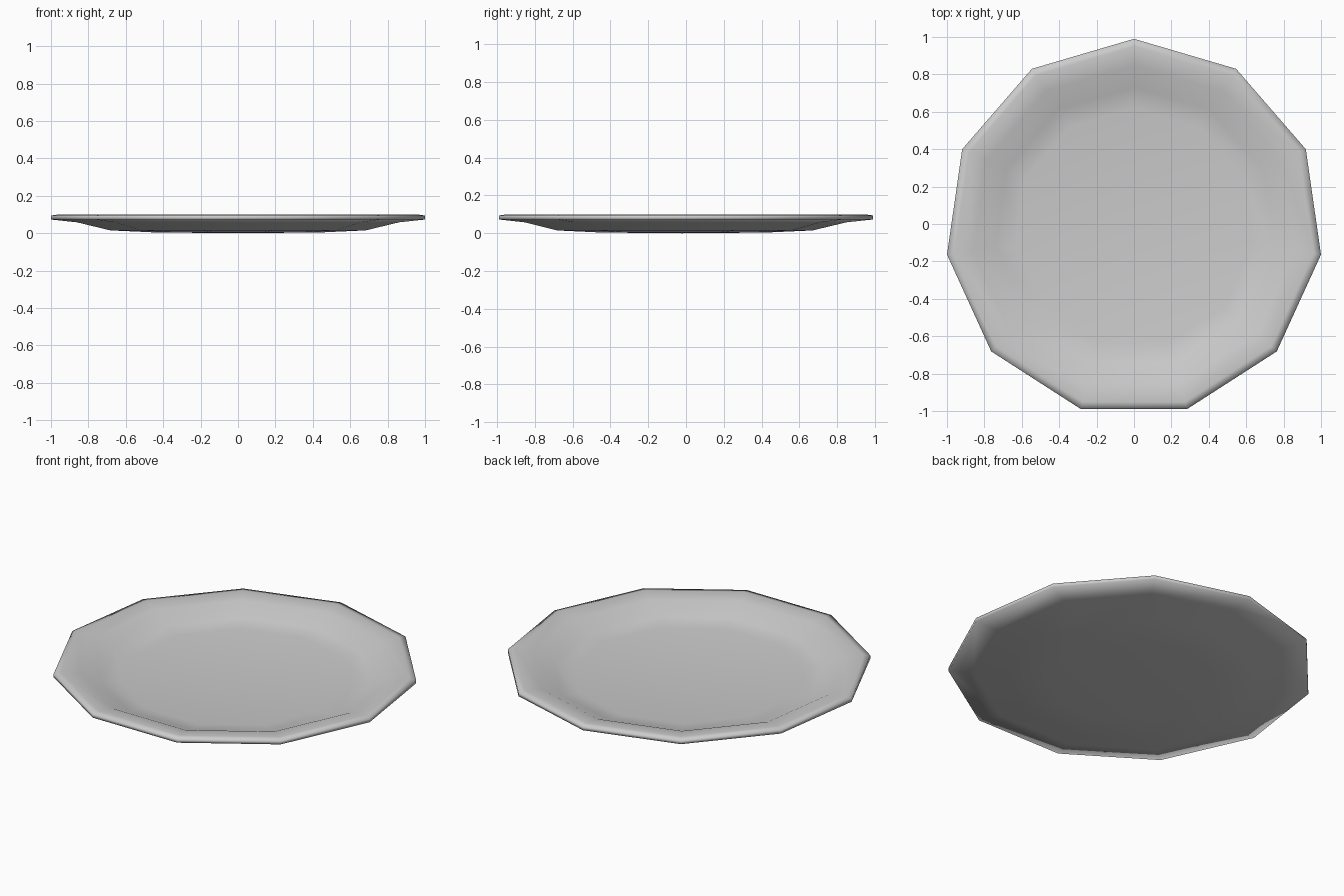
import bpy, bmesh, math

cube = bpy.data.objects.get("Cube")
if cube:
    bpy.data.objects.remove(cube, do_unlink=True)

SIDES = 11
SHIFT_Y = -0.02

# Glazed ceramic colour
glaze = bpy.data.materials.new("pale grey ceramic")
glaze.use_nodes = True
colour = (0.6, 0.6, 0.6, 1)
glaze.diffuse_color = colour
glaze.node_tree.nodes["Principled BSDF"].inputs["Base Color"].default_value = colour

# Cross-section as (radius, height): underside, rim, then the well
profile = [(0, 0), (0.45, 0.004), (0.69, 0.015), (0.87, 0.058), (1.01, 0.073),
           (1.01, 0.094), (0.97, 0.1), (0.87, 0.088), (0.75, 0.036),
           (0.64, 0.022), (0, 0.016)]

# Revolve the section into an eleven-sided plate
bm = bmesh.new()
verts = [bm.verts.new((0, r, z)) for r, z in profile]
edges = [bm.edges.new(pair) for pair in zip(verts, verts[1:])]
bmesh.ops.spin(bm, geom=verts + edges, cent=(0, 0, 0), axis=(0, 0, 1),
               angle=math.tau, steps=SIDES, use_duplicate=False)
bmesh.ops.remove_doubles(bm, verts=bm.verts[:], dist=0.001)
bmesh.ops.recalc_face_normals(bm, faces=bm.faces[:])
bmesh.ops.translate(bm, verts=bm.verts[:], vec=(0, SHIFT_Y, 0))
for face in bm.faces:
    face.smooth = True

mesh = bpy.data.meshes.new("plate")
bm.to_mesh(mesh)
bm.free()
mesh.materials.append(glaze)
plate = bpy.data.objects.new("plate", mesh)
bpy.context.collection.objects.link(plate)
